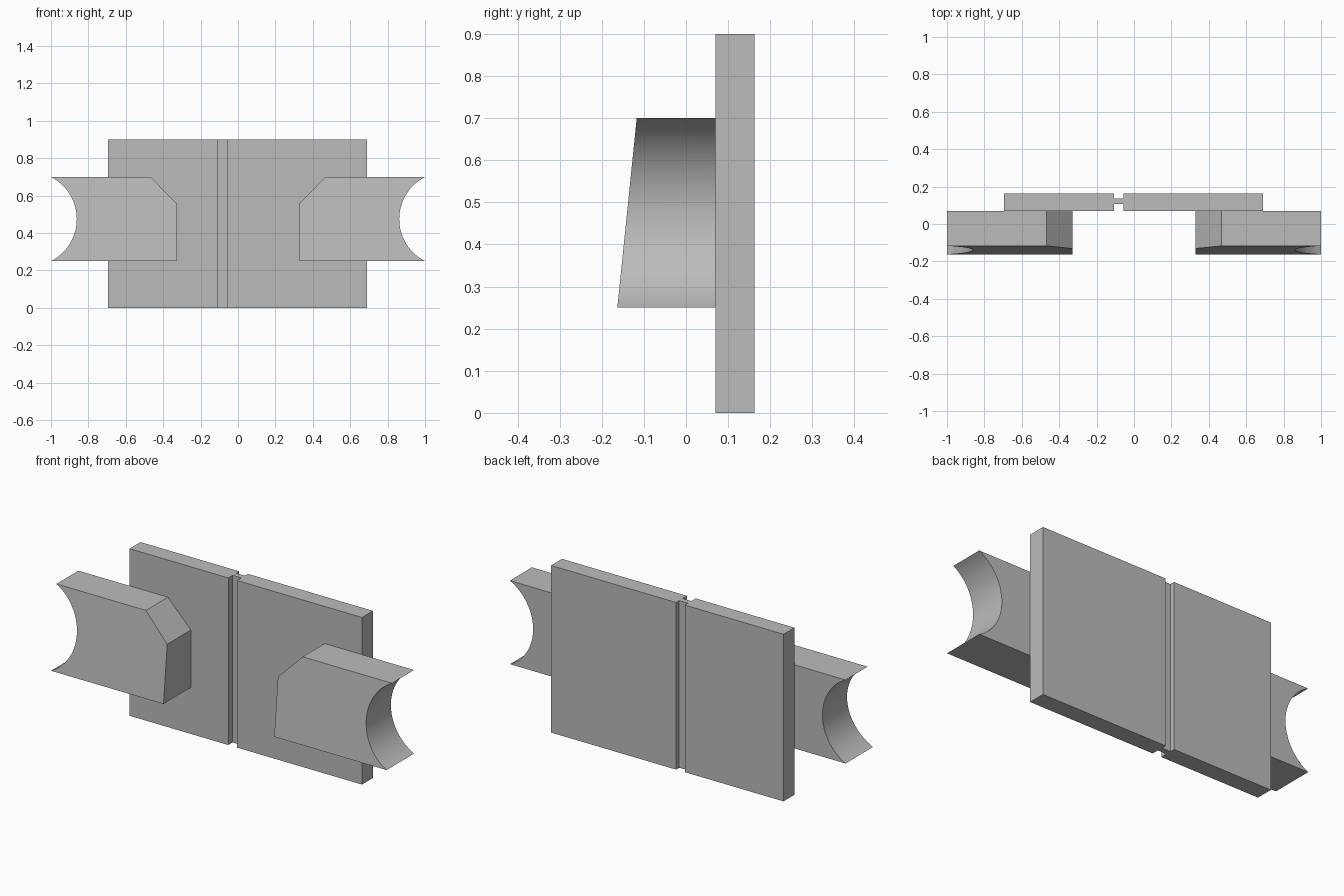
import bpy
import math

if "Cube" in bpy.data.objects:
    bpy.data.objects.remove(bpy.data.objects["Cube"], do_unlink=True)

# Single plain grey
GREY = (0.5, 0.5, 0.5, 1.0)
grey = bpy.data.materials.new("plain_grey")
grey.use_nodes = True
grey.diffuse_color = GREY
grey.node_tree.nodes["Principled BSDF"].inputs["Base Color"].default_value = GREY


def prism(name, near, far):
    """Solid between two matching outlines, with outward normals."""
    n = len(near)
    faces = [list(range(n)), list(range(n, 2 * n))]
    faces += [[i, (i + 1) % n, n + (i + 1) % n, n + i] for i in range(n)]
    mesh = bpy.data.meshes.new(name)
    mesh.from_pydata(near + far, [], faces)
    obj = bpy.data.objects.new(name, mesh)
    bpy.context.collection.objects.link(obj)
    mesh.materials.append(grey)
    bpy.ops.object.select_all(action='DESELECT')
    obj.select_set(True)
    bpy.context.view_layer.objects.active = obj
    bpy.ops.object.mode_set(mode='EDIT')
    bpy.ops.mesh.select_all(action='SELECT')
    bpy.ops.mesh.normals_make_consistent(inside=False)
    bpy.ops.object.mode_set(mode='OBJECT')
    bpy.ops.object.shade_smooth_by_angle(angle=math.radians(30))
    return obj


# Back panel: plan outline with a groove on both faces, extruded upwards
LEFT, RIGHT, FRONT, BACK, HEIGHT = -0.695, 0.69, 0.07, 0.163, 0.9
G0, G1, WEB_FRONT, WEB_BACK = -0.107, -0.055, 0.107, 0.137
plan = [(LEFT, FRONT), (G0, FRONT), (G0, WEB_FRONT), (G1, WEB_FRONT),
        (G1, FRONT), (RIGHT, FRONT), (RIGHT, BACK), (G1, BACK),
        (G1, WEB_BACK), (G0, WEB_BACK), (G0, BACK), (LEFT, BACK)]
prism("grooved_panel", [(x, y, 0) for x, y in plan],
      [(x, y, HEIGHT) for x, y in plan])

# Side blocks: chamfered inner corner, scooped outer end, sloping front
LOW, HIGH, SCOOP, STEPS = 0.25, 0.70, 0.138, 32
half = (HIGH - LOW) / 2
radius = (half ** 2 + SCOOP ** 2) / (2 * SCOOP)
sweep = math.asin(half / radius)
centre_x, centre_z = 1 - SCOOP + radius, (LOW + HIGH) / 2
outline = [(0.467, HIGH), (0.33, 0.56), (0.33, LOW)]
for i in range(STEPS + 1):
    a = sweep * (2 * i / STEPS - 1)
    outline.append((centre_x - radius * math.cos(a),
                    centre_z + radius * math.sin(a)))


def slope_y(z):
    return -0.163 + 0.046 * (z - LOW) / (HIGH - LOW)


for side, name in ((1, "left_block"), (-1, "right_block")):
    prism(name, [(side * x, slope_y(z), z) for x, z in outline],
          [(side * x, FRONT, z) for x, z in outline])
